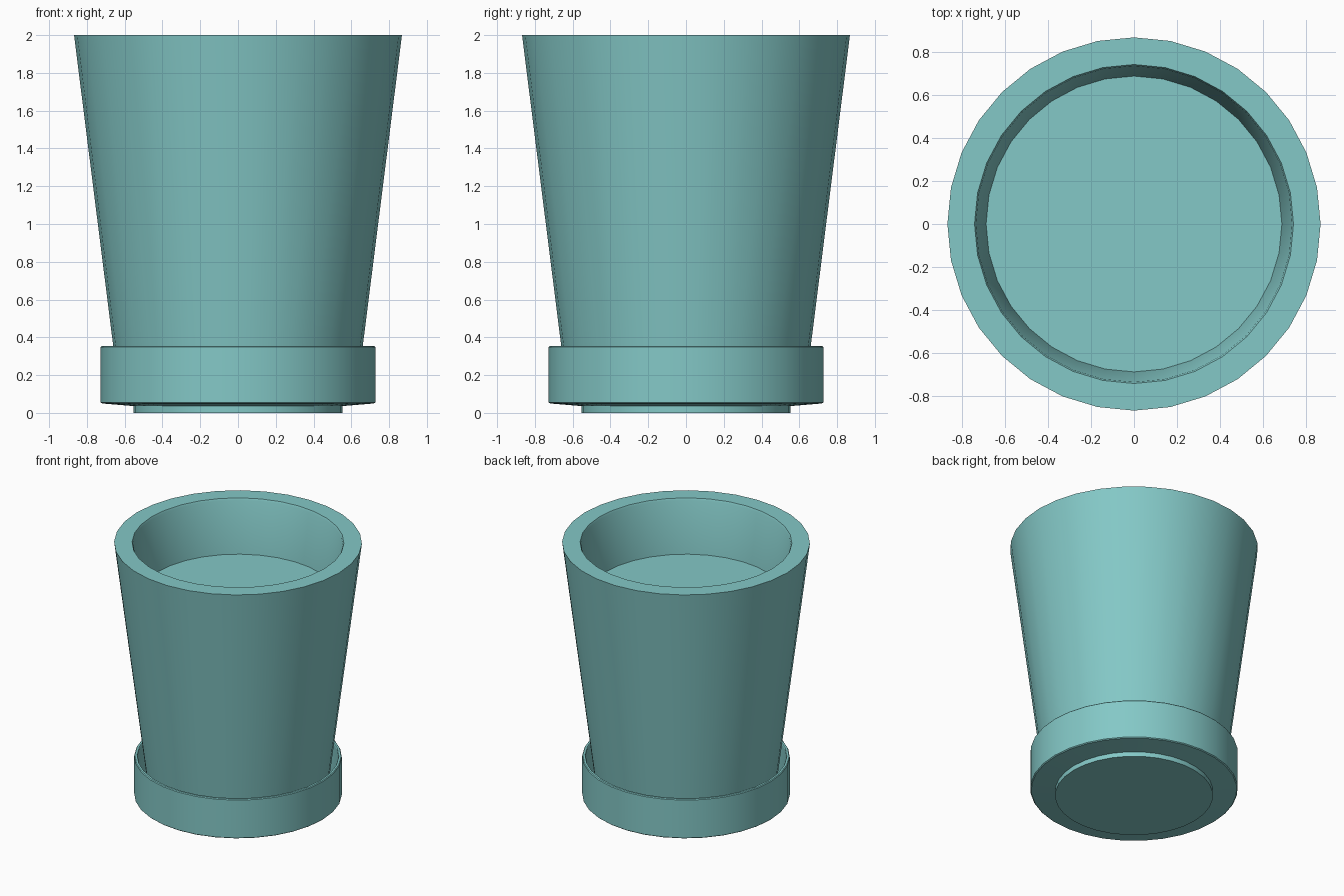
import bpy, bmesh
from math import sin, cos, pi, radians

if "Cube" in bpy.data.objects:
    bpy.data.objects.remove(bpy.data.objects["Cube"])

SIDES = 32

glaze = bpy.data.materials.new("teal_glaze")
glaze.diffuse_color = (0.23, 0.58, 0.57, 1)
glaze.use_nodes = True
glaze.node_tree.nodes["Principled BSDF"].inputs["Base Color"].default_value = glaze.diffuse_color


def lathe(name, profile):
    """Revolve (radius, z) points about z; ends at radius 0 become caps."""
    bm = bmesh.new()
    rings = []
    for r, z in profile:
        if r == 0:
            rings.append([bm.verts.new((0, 0, z))] * SIDES)
        else:
            rings.append([bm.verts.new((r * cos(2 * pi * i / SIDES),
                                        r * sin(2 * pi * i / SIDES), z))
                          for i in range(SIDES)])
    for a, b in zip(rings, rings[1:]):
        for i in range(SIDES):
            j = (i + 1) % SIDES
            quad = dict.fromkeys((a[i], a[j], b[j], b[i]))
            bm.faces.new(list(quad))
    mesh = bpy.data.meshes.new(name)
    bm.to_mesh(mesh)
    bm.free()
    mesh.materials.append(glaze)
    obj = bpy.data.objects.new(name, mesh)
    bpy.context.collection.objects.link(obj)
    bpy.ops.object.select_all(action='DESELECT')
    obj.select_set(True)
    bpy.context.view_layer.objects.active = obj
    bpy.ops.object.shade_smooth_by_angle(angle=radians(30))
    return obj


# Tapered pot with a thick rim, its inner wall reaching down to the soil
lathe("pot", [(0, 0.08), (0.626, 0.08), (0.868, 2.0),
              (0.742, 2.0), (0.735, 1.985), (0.688, 1.59)])

# Soil surface inside the pot
lathe("soil", [(0.688, 1.59), (0, 1.59)])

# Thin-walled saucer standing on a narrower foot
lathe("saucer", [(0, 0), (0.553, 0), (0.553, 0.036), (0.72, 0.05),
                 (0.727, 0.056), (0.727, 0.348), (0.722, 0.354),
                 (0.707, 0.354), (0.703, 0.348), (0.70, 0.08), (0, 0.08)])
